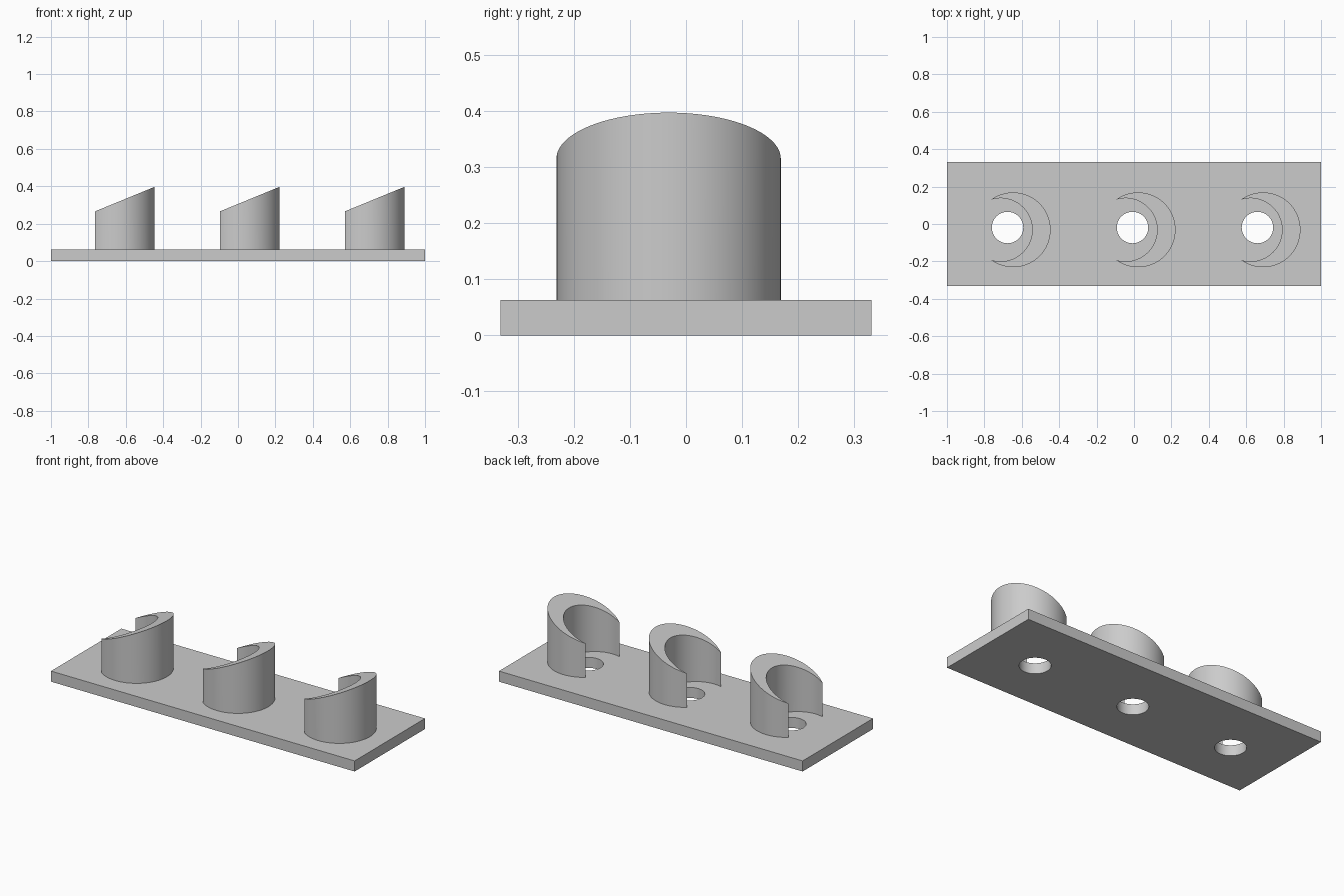
import bpy, bmesh
from math import acos, cos, sin, pi, radians

if "Cube" in bpy.data.objects:
    bpy.data.objects.remove(bpy.data.objects["Cube"], do_unlink=True)

PLATE_TOP = 0.063
CENTRES = (-0.646, 0.022, 0.69)
CY = -0.031
R_OUT, R_IN, OFFSET = 0.2, 0.169, 0.067

grey = bpy.data.materials.new("plain_grey")
grey.use_nodes = True
colour = (0.6, 0.6, 0.6, 1)
grey.diffuse_color = colour
grey.node_tree.nodes["Principled BSDF"].inputs["Base Color"].default_value = colour


def activate(obj):
    bpy.ops.object.select_all(action='DESELECT')
    obj.select_set(True)
    bpy.context.view_layer.objects.active = obj


def smooth(obj):
    activate(obj)
    bpy.ops.object.shade_smooth_by_angle(angle=radians(30))


# Base plate
bpy.ops.mesh.primitive_cube_add(size=1, location=(0, 0, PLATE_TOP / 2))
plate = bpy.context.object
plate.name = "base_plate"
plate.scale = (2, 0.662, PLATE_TOP)
bpy.ops.object.transform_apply(location=True, rotation=False, scale=True)
plate.data.materials.append(grey)

# Round holes through the plate
for x in CENTRES:
    bpy.ops.mesh.primitive_cylinder_add(vertices=64, radius=0.084, depth=0.3,
                                        location=(x - 0.03, -0.019, 0.03))
    cutter = bpy.context.object
    cutter.hide_render = True
    activate(plate)
    cut = plate.modifiers.new("hole", 'BOOLEAN')
    cut.operation = 'DIFFERENCE'
    cut.solver = 'EXACT'
    cut.object = cutter
    bpy.ops.object.modifier_apply(modifier=cut.name)
    bpy.data.objects.remove(cutter, do_unlink=True)
smooth(plate)


def arc(cx, radius, half_angle, steps=64):
    return [(cx + radius * cos(a), radius * sin(a))
            for a in (half_angle * (2 * i / steps - 1) for i in range(steps + 1))]


# Crescent walls with a sloping top, built as strips between the two arcs
tip = (OFFSET ** 2 + R_OUT ** 2 - R_IN ** 2) / (2 * OFFSET)
outer = arc(0, R_OUT, acos(-tip / R_OUT))
inner = arc(-OFFSET, R_IN, acos((OFFSET - tip) / R_IN))


def top_height(x):
    return 0.397 + 0.411 * (x - R_OUT)


def crescent(name, cx):
    bm = bmesh.new()

    def column(x, y):
        return [bm.verts.new((x, y, z)) for z in (PLATE_TOP, top_height(x))]

    out = [column(*p) for p in outer]
    inn = [out[0]] + [column(*p) for p in inner[1:-1]] + [out[-1]]
    for i in range(len(out) - 1):
        a, b, c, d = out[i], out[i + 1], inn[i + 1], inn[i]
        bm.faces.new((a[0], b[0], b[1], a[1]))
        bm.faces.new((c[0], d[0], d[1], c[1]))
        for level in (0, 1):
            ring = list(dict.fromkeys(v[level] for v in (a, b, c, d)))
            bm.faces.new(ring if level else ring[::-1])
    bmesh.ops.recalc_face_normals(bm, faces=bm.faces)
    mesh = bpy.data.meshes.new(name)
    bm.to_mesh(mesh)
    bm.free()
    mesh.materials.append(grey)
    obj = bpy.data.objects.new(name, mesh)
    obj.location = (cx, CY, 0)
    bpy.context.collection.objects.link(obj)
    smooth(obj)


for label, x in zip(("right", "middle", "left"), CENTRES):
    crescent(label + "_crescent_wall", x)
